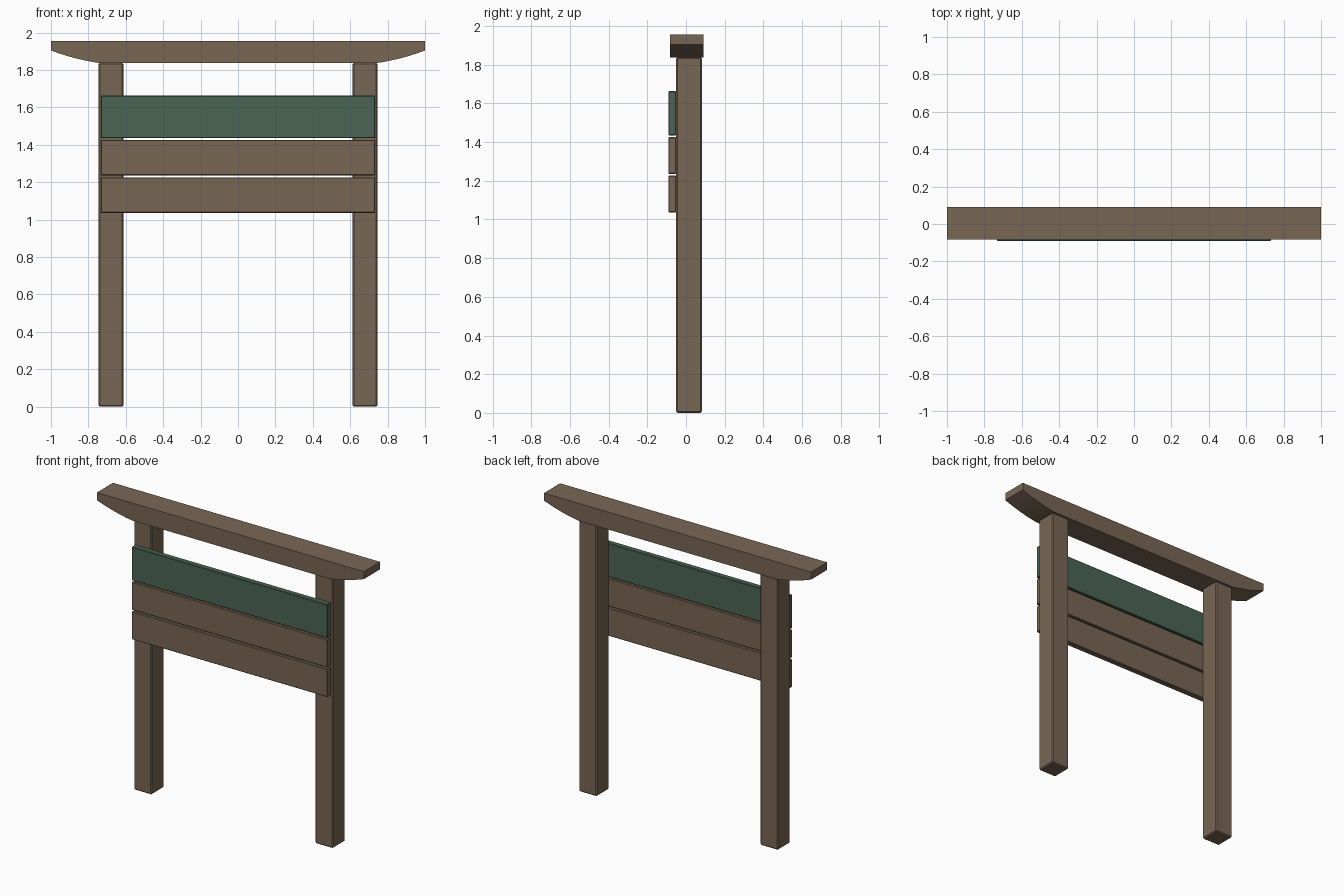
import bpy, bmesh

if "Cube" in bpy.data.objects:
    bpy.data.objects.remove(bpy.data.objects["Cube"])

def material(name, rgb):
    m = bpy.data.materials.new(name)
    m.diffuse_color = (*rgb, 1)
    m.use_nodes = True
    m.node_tree.nodes["Principled BSDF"].inputs["Base Color"].default_value = m.diffuse_color
    return m

wood = material("wood", (0.19, 0.135, 0.09))
green = material("green_paint", (0.07, 0.13, 0.09))

def finish(name, bm, mat, bevel=0.0):
    bmesh.ops.recalc_face_normals(bm, faces=bm.faces)
    me = bpy.data.meshes.new(name)
    bm.to_mesh(me)
    bm.free()
    ob = bpy.data.objects.new(name, me)
    bpy.context.collection.objects.link(ob)
    me.materials.append(mat)
    if bevel:
        mod = ob.modifiers.new("soft_edges", 'BEVEL')
        mod.width = bevel
        mod.segments = 1
    return ob

def box(name, lo, hi, mat, bevel):
    bm = bmesh.new()
    bmesh.ops.create_cube(bm, size=1)
    for v in bm.verts:
        v.co = [(a + b) / 2 + c * (b - a) for a, b, c in zip(lo, hi, v.co)]
    return finish(name, bm, mat, bevel)

# two square posts
for side, x in (("left", -0.679), ("right", 0.679)):
    box(side + "_post", (x - 0.067, -0.051, 0), (x + 0.067, 0.082, 1.838), wood, 0.007)

# three boards on the front of the posts
for name, z0, z1, mat in (("header_board", 1.435, 1.663, green),
                          ("middle_board", 1.236, 1.426, wood),
                          ("lower_board", 1.036, 1.226, wood)):
    box(name, (-0.733, -0.091, z0), (0.733, -0.051, z1), mat, 0.004)

# top beam: curved underside at both ends
TOP, BOTTOM, END = 1.955, 1.837, 1.904
STEPS = 6
right = []
for i in range(STEPS + 1):
    t = i / STEPS
    right.append((0.74 + 0.26 * t, BOTTOM + (END - BOTTOM) * (0.55 * t + 0.45 * t * t)))
right.append((1.0, TOP))
outline = right + [(-x, z) for x, z in reversed(right)]
bm = bmesh.new()
face = bm.faces.new([bm.verts.new((x, -0.082, z)) for x, z in outline])
ext = bmesh.ops.extrude_face_region(bm, geom=[face])
bmesh.ops.translate(bm, vec=(0, 0.173, 0),
                    verts=[g for g in ext["geom"] if isinstance(g, bmesh.types.BMVert)])
finish("top_beam", bm, wood)
